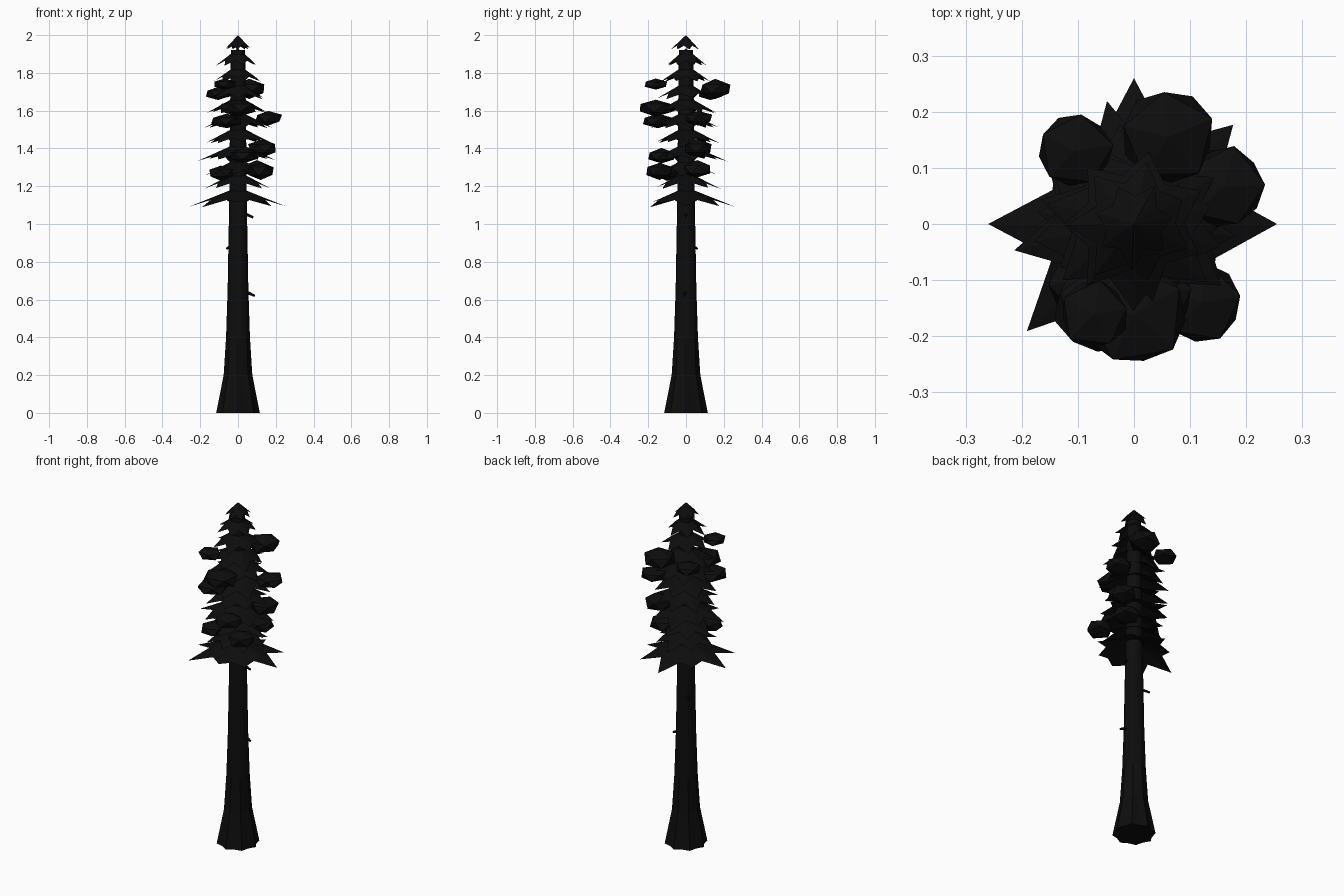
import bpy, bmesh, math, random
from mathutils import Vector, Matrix

if "Cube" in bpy.data.objects:
    bpy.data.objects.remove(bpy.data.objects["Cube"])

random.seed(7)
dark = bpy.data.materials.new("near_black")
dark.diffuse_color = (0.004, 0.004, 0.004, 1)
dark.use_nodes = True
dark.node_tree.nodes["Principled BSDF"].inputs["Base Color"].default_value = dark.diffuse_color


def finish(name, bm):
    bmesh.ops.recalc_face_normals(bm, faces=bm.faces)
    me = bpy.data.meshes.new(name)
    bm.to_mesh(me)
    bm.free()
    me.materials.append(dark)
    ob = bpy.data.objects.new(name, me)
    bpy.context.collection.objects.link(ob)
    return ob


# Trunk: tapered rings, fluted towards the flared foot
def trunk():
    bm = bmesh.new()
    n = 16
    profile = [(0, .108, .07), (.2, .073, .04), (.4, .062, .02),
               (.65, .055, 0), (1.1, .047, 0), (1.5, .043, 0), (1.92, .038, 0)]
    rings = []
    for z, r, flute in profile:
        ring = []
        for i in range(n):
            a = math.tau * i / n
            rr = r * (1 + flute * (1 if i % 2 == 0 else -1))
            ring.append(bm.verts.new((rr * math.cos(a), rr * math.sin(a), z)))
        rings.append(ring)
    for lo, hi in zip(rings, rings[1:]):
        for i in range(n):
            j = (i + 1) % n
            bm.faces.new((lo[i], lo[j], hi[j], hi[i]))
    bm.faces.new(rings[0][::-1])
    bm.faces.new(rings[-1])
    finish("trunk", bm)


# Foliage tier: drooping star-shaped cone
def tier(name, z, radii, turn, height):
    bm = bmesh.new()
    apex = bm.verts.new((0, 0, z + height))
    n = len(radii)
    mean = sum(radii) / n
    rim = []
    for i, r in enumerate(radii):
        for k, (rad, dz) in enumerate(((r, 0), (mean * .68, height * .28))):
            a = turn + math.tau * (i + k / 2) / n
            drop = (r - mean) * .3 if k == 0 else 0
            rim.append(bm.verts.new((rad * math.cos(a), rad * math.sin(a), z + dz - drop)))
    for i in range(2 * n):
        bm.faces.new((apex, rim[i], rim[(i + 1) % (2 * n)]))
    finish(name, bm)


# Foliage clump: flattened, slightly irregular faceted ball
def clump(name, x, y, z, r, h):
    bm = bmesh.new()
    bmesh.ops.create_icosphere(bm, subdivisions=1, radius=1)
    spin = Matrix.Rotation(random.uniform(0, 1), 3, 'Z')
    for v in bm.verts:
        p = spin @ v.co * random.uniform(.95, 1.08)
        v.co = (x + p.x * r, y + p.y * r, z + p.z * h)
    finish(name, bm)


# Dead branch stub: short tapered peg leaning down
def stub(name, angle, z, trunk_r):
    bm = bmesh.new()
    d = Vector((math.cos(angle), math.sin(angle), -.45)).normalized()
    m = Matrix.Translation(Vector((math.cos(angle) * trunk_r, math.sin(angle) * trunk_r, z)) + d * .012)
    m = m @ d.to_track_quat('Z', 'Y').to_matrix().to_4x4()
    bmesh.ops.create_cone(bm, cap_ends=True, segments=6, radius1=.009, radius2=.006,
                          depth=.05, matrix=m)
    finish(name, bm)


trunk()

tier("foliage_tier_1", 1.10, [.255, .25, .26, .19, .26, .27, .18, .19], 0, .095)
tiers = [(1.19, .18), (1.26, .18), (1.34, .205), (1.43, .18), (1.51, .185),
         (1.59, .165), (1.665, .155), (1.755, .13), (1.84, .11), (1.925, .08)]
for i, (z, r) in enumerate(tiers):
    n = 8 if i < 6 else 7
    radii = [r * random.uniform(.86, 1.1) for _ in range(n)]
    tier(f"foliage_tier_{i + 2}", z, radii, random.uniform(0, .7), .09 if i < 9 else .075)

clumps = [(.06, .155, 1.715, .09, .05), (-.105, .13, 1.69, .072, .035),
          (0, -.16, 1.615, .1, .045), (.16, .065, 1.56, .08, .04),
          (-.06, -.15, 1.545, .09, .038), (-.07, -.16, 1.74, .065, .03),
          (.12, -.14, 1.28, .075, .045), (.13, .06, 1.4, .08, .048),
          (.03, -.13, 1.36, .08, .04), (-.09, -.1, 1.27, .07, .04),
          (.1, .06, 1.29, .08, .045)]
for i, c in enumerate(clumps):
    clump(f"foliage_clump_{i + 1}", *c)

for i, (a, z, r) in enumerate([(0, 1.05, .047), (2.36, .885, .05), (-.1, .635, .055)]):
    stub(f"branch_stub_{i + 1}", a, z, r)
